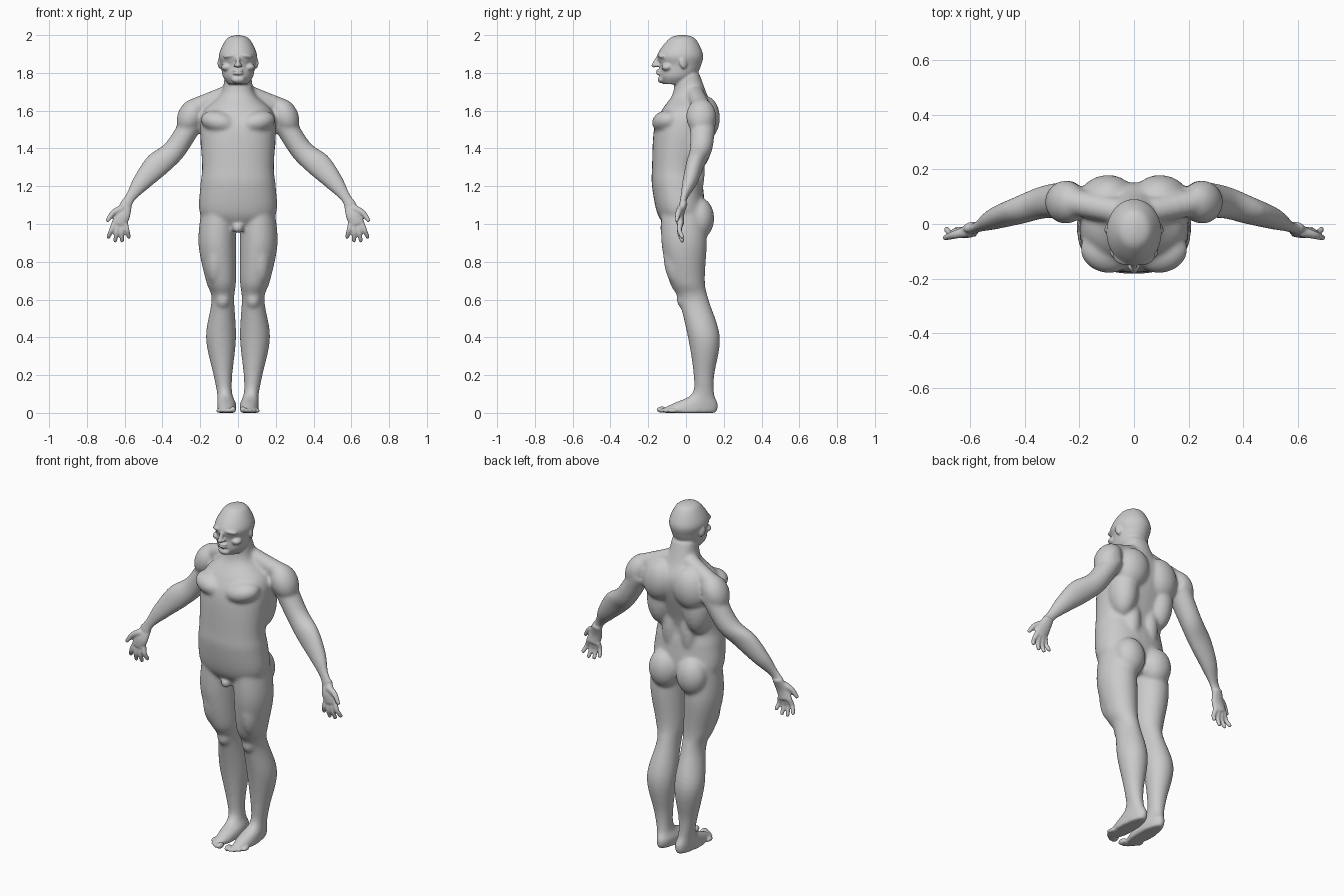
import bpy, bmesh, math
from mathutils import Matrix, Vector, Euler

default_cube = bpy.data.objects.get("Cube")
if default_cube:
    bpy.data.objects.remove(default_cube, do_unlink=True)

GREY = (.6, .6, .6, 1)
skin_material = bpy.data.materials.new("grey_clay")
skin_material.use_nodes = True
skin_material.diffuse_color = GREY
skin_material.node_tree.nodes["Principled BSDF"].inputs["Base Color"].default_value = GREY

SEGMENTS = 32
STEPS = 6


def spline(rows):
    """Smooth curve through a few rows of values, each row taken as one point."""
    points = [Vector(row) for row in rows]
    padded = [points[0], *points, points[-1]]
    result = []
    for before, start, end, after in zip(padded, padded[1:], padded[2:], padded[3:]):
        for step in range(STEPS):
            t = step / STEPS
            leave, arrive = (end - before) / 2, (after - start) / 2
            bend = (end - start) * 3 - leave * 2 - arrive
            twist = leave + arrive - (end - start) * 2
            result.append(start + leave * t + bend * t ** 2 + twist * t ** 3)
    return result + [points[-1]]


def signed_power(value, exponent):
    return math.copysign(abs(value) ** exponent, value)


def loft(bm, rings, tilt=0, squareness=1):
    """Skin closed rings of (x, y, z, half width, half depth)."""
    across = Vector((math.cos(tilt), 0, math.sin(tilt)))
    angles = [math.tau * index / SEGMENTS for index in range(SEGMENTS)]
    loops = []
    for x, y, z, width, depth in rings:
        loop = []
        for angle in angles:
            point = Vector((x, y, z)) + across * width * signed_power(math.cos(angle), squareness)
            point.y += depth * signed_power(math.sin(angle), squareness)
            loop.append(bm.verts.new(point))
        loops.append(loop)
    for lower, upper in zip(loops, loops[1:]):
        for index in range(SEGMENTS):
            bm.faces.new((lower[index - 1], lower[index], upper[index], upper[index - 1]))
    bm.faces.new(loops[0])
    bm.faces.new(loops[-1])


def column(bm, sections, squareness=1):
    """Upright loft from (z, centre x, half width, front y, back y)."""
    loft(bm, [(x, (front + back) / 2, z, width, (back - front) / 2)
              for z, x, width, front, back in spline(sections)], squareness=squareness)


def blob(bm, centre, radii, turn=(0, 0, 0)):
    """Ellipsoid used as a muscle or a small feature."""
    rotation = Euler([math.radians(angle) for angle in turn])
    matrix = Matrix.LocRotScale(Vector(centre), rotation, Vector(radii))
    bmesh.ops.create_uvsphere(bm, u_segments=20, v_segments=12, radius=1, matrix=matrix)


def sausage(bm, points, start_radius, end_radius):
    """Tapered chain of balls along a curve."""
    path = spline(points)
    for index, centre in enumerate(path):
        blend = index / (len(path) - 1)
        radius = start_radius + (end_radius - start_radius) * blend
        blob(bm, centre, (radius, radius, radius))


def to_object(bm, name):
    bmesh.ops.recalc_face_normals(bm, faces=bm.faces[:])
    mesh = bpy.data.meshes.new(name)
    bm.to_mesh(mesh)
    bm.free()
    obj = bpy.data.objects.new(name, mesh)
    bpy.context.collection.objects.link(obj)
    return obj


def add_mirror(obj):
    obj.modifiers.new("mirror", "MIRROR").use_mirror_merge = False


def add_fuse(obj, voxel_size, iterations):
    """Merge overlapping parts into one skin and relax it."""
    fuse = obj.modifiers.new("fuse", "REMESH")
    fuse.mode = "VOXEL"
    fuse.voxel_size = voxel_size
    relax = obj.modifiers.new("relax", "SMOOTH")
    relax.iterations = iterations


def bake(obj):
    """Return the mesh with modifiers applied and drop the object."""
    graph = bpy.context.evaluated_depsgraph_get()
    mesh = bpy.data.meshes.new_from_object(obj.evaluated_get(graph))
    bpy.data.objects.remove(obj, do_unlink=True)
    return mesh


# Large masses, built on the left and mirrored
core = bmesh.new()

# Trunk and neck
column(core, [
    (.97, 0, .1, -.09, .06), (1.05, 0, .2, -.15, .1), (1.2, 0, .2, -.18, .09),
    (1.3, 0, .19, -.18, .08), (1.5, 0, .2, -.17, .14), (1.6, 0, .18, -.13, .15),
    (1.69, 0, .09, -.07, .11), (1.8, 0, .07, -.06, .07)], squareness=.88)

# Leg with foot
column(core, [
    (1.1, .1, .09, -.13, .1), (.9, .11, .1, -.13, .11), (.7, .09, .08, -.09, .1),
    (.6, .08, .06, -.04, .12), (.4, .09, .08, .01, .18), (.2, .08, .05, .04, .15),
    (.1, .07, .04, .03, .15), (.05, .06, .05, -.07, .17), (.02, .06, .05, -.13, .17),
    (0, .06, .05, -.12, .16)])

# Arm down to the wrist
loft(core, spline([
    (.23, .09, 1.56, .06, .07), (.33, .08, 1.4, .06, .06), (.42, .05, 1.32, .07, .05),
    (.51, .02, 1.22, .05, .04), (.57, -.01, 1.14, .03, .02), (.6, -.02, 1.09, .04, .02)]),
    tilt=math.radians(34))

# Shoulder: deltoid, then trapezius
blob(core, (.25, .08, 1.57), (.07, .08, .1), (0, -25, 0))
sausage(core, [(.07, .05, 1.68), (.22, .08, 1.62)], .05, .05)
# Chest
blob(core, (.1, -.1, 1.54), (.1, .08, .06), (0, -12, 14))
# Back: shoulder blade, side, lower back
blob(core, (.1, .1, 1.56), (.1, .08, .12), (0, -12, -6))
blob(core, (.12, .05, 1.44), (.08, .09, .16))
blob(core, (.06, .05, 1.28), (.05, .05, .15))
# Buttock and groin
blob(core, (.09, .07, 1.03), (.09, .08, .11))
blob(core, (0, -.11, .98), (.03, .03, .03))
# Thigh, knee, inner calf
blob(core, (.12, -.04, .83), (.06, .08, .16))
blob(core, (.08, -.01, .6), (.04, .04, .05))
blob(core, (.06, .12, .41), (.04, .04, .1))

core_object = to_object(core, "body_core")
add_mirror(core_object)
add_fuse(core_object, .009, 9)
core_mesh = bake(core_object)

# Head
features = bmesh.new()
column(features, [
    (2, 0, .01, -.04, 0), (1.98, 0, .06, -.09, .05), (1.9, 0, .1, -.15, .09),
    (1.84, 0, .09, -.14, .08), (1.78, 0, .08, -.14, .05), (1.74, 0, .05, -.12, 0)])

# Brow, eye and cheek
blob(features, (.04, -.125, 1.89), (.04, .025, .013), (0, 8, 20))
blob(features, (.04, -.12, 1.867), (.016, .016, .01))
blob(features, (.06, -.1, 1.83), (.03, .03, .02), (0, 0, 30))
# Nose bridge and nostril
sausage(features, [(0, -.15, 1.88), (0, -.17, 1.84)], .01, .013)
blob(features, (.012, -.155, 1.84), (.012, .014, .01))
# Lips and chin
for lip_height in (1.797, 1.812):
    blob(features, (0, -.145, lip_height), (.028, .015, .007))
blob(features, (0, -.13, 1.765), (.035, .02, .02))
# Ear
blob(features, (.097, -.015, 1.85), (.01, .02, .03), (14, 0, 20))

# Palm
loft(features, spline([(.59, -.01, 1.11, .03, .02), (.61, -.03, 1.05, .04, .02),
                       (.63, -.03, 1, .04, .02)]), tilt=math.radians(16))

# Fingers fan out, the middle pair longest
for finger in range(4):
    reach = .01 * (finger - 1.5) ** 2
    base = Vector((.656 - .02 * finger, -.03, 1))
    tip = Vector((.686 - .036 * finger, -.02, .91 + reach))
    knuckle = (base + tip) / 2 - Vector((0, .01, 0))
    sausage(features, [base, knuckle, tip], .015, .011)

# Thumb
sausage(features, [(.62, -.03, 1.08), (.66, -.04, 1.06), (.69, -.05, 1.02)], .02, .011)

# Toes shrink outward from the big toe
for toe in range(5):
    size = .012 if toe else .017
    blob(features, (.027 + .019 * toe, -.128 + .0035 * toe ** 2, size), (size, .028, size))

features_object = to_object(features, "head_hands_and_toes")
add_mirror(features_object)
features_mesh = bake(features_object)

# Fuse everything into one smooth skin
whole = bmesh.new()
for part_mesh in (core_mesh, features_mesh):
    whole.from_mesh(part_mesh)
    bpy.data.meshes.remove(part_mesh)
rough_body = to_object(whole, "rough_body")
add_fuse(rough_body, .0055, 5)
body_mesh = bake(rough_body)
body_mesh.materials.clear()
body_mesh.materials.append(skin_material)
body_mesh.shade_smooth()
body = bpy.data.objects.new("human_body", body_mesh)
bpy.context.collection.objects.link(body)
